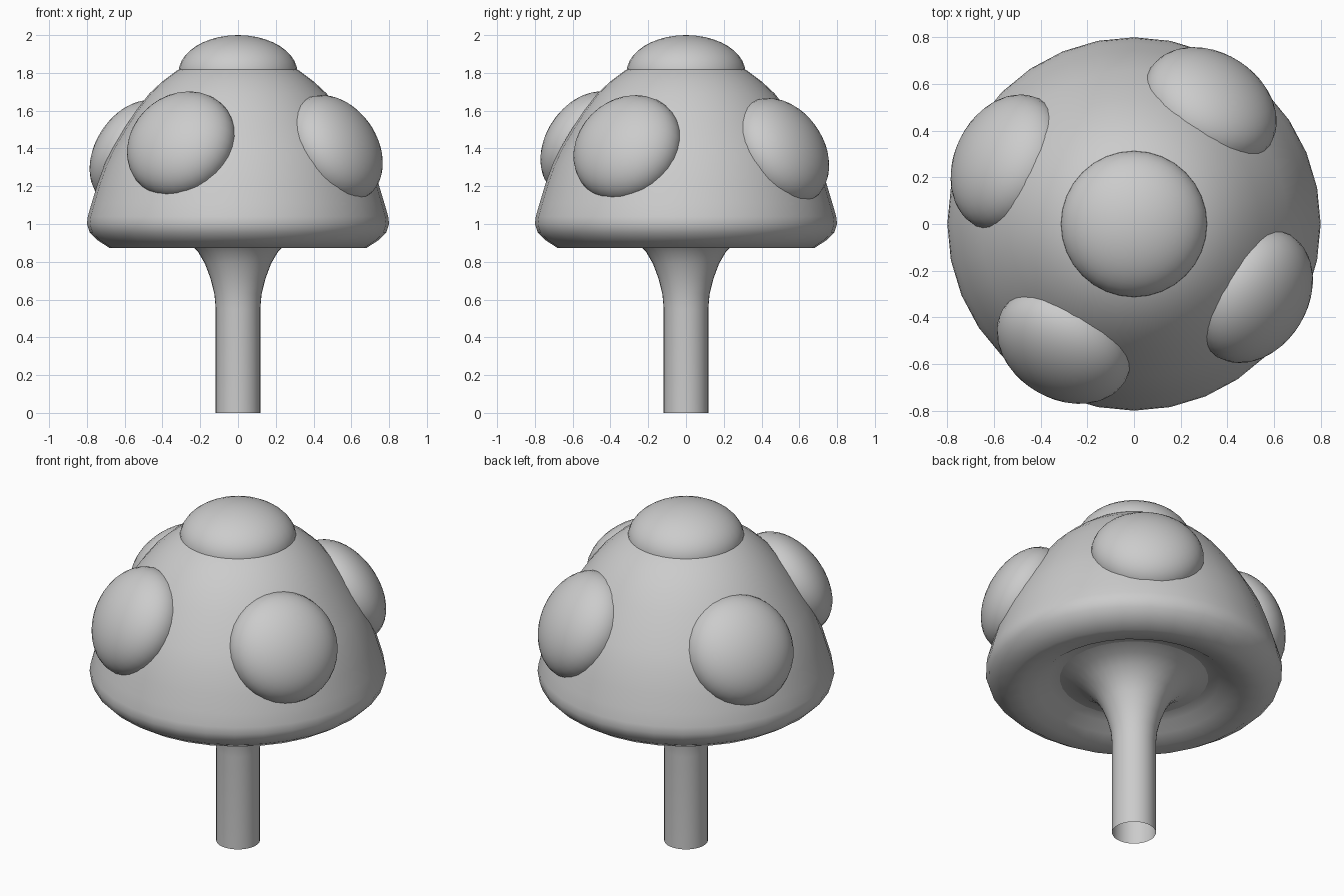
import bpy, bmesh, math
from mathutils import Vector

if "Cube" in bpy.data.objects:
    bpy.data.objects.remove(bpy.data.objects["Cube"])

SEGMENTS = 32


def lathe(name, profile):
    """Revolve (radius, z) points around the z axis."""
    bm = bmesh.new()
    verts = [bm.verts.new((r, 0, z)) for r, z in profile]
    edges = [bm.edges.new(pair) for pair in zip(verts, verts[1:])]
    bmesh.ops.spin(bm, geom=verts + edges, cent=(0, 0, 0), axis=(0, 0, 1),
                   angle=math.tau, steps=SEGMENTS, use_duplicate=False)
    bmesh.ops.remove_doubles(bm, verts=bm.verts, dist=0.0005)
    bmesh.ops.recalc_face_normals(bm, faces=bm.faces)
    mesh = bpy.data.meshes.new(name)
    bm.to_mesh(mesh)
    bm.free()
    mesh.shade_smooth()
    obj = bpy.data.objects.new(name, mesh)
    bpy.context.collection.objects.link(obj)
    return obj


def spot(name, centre, normal, radius, depth):
    """Flattened sphere whose short axis points along the normal."""
    bpy.ops.mesh.primitive_uv_sphere_add(segments=32, ring_count=20, location=centre)
    obj = bpy.context.object
    obj.name = name
    obj.scale = (radius, radius, depth)
    obj.rotation_euler = Vector(normal).to_track_quat('Z', 'Y').to_euler()
    bpy.ops.object.shade_smooth()
    return obj


# Cap: dome, rolled rim and hollow underside
lathe("cap", [(0, 1.88), (0.12, 1.875), (0.22, 1.855), (0.32, 1.815), (0.40, 1.755),
              (0.47, 1.69), (0.54, 1.60), (0.60, 1.51), (0.66, 1.41), (0.705, 1.32),
              (0.745, 1.21), (0.775, 1.11), (0.795, 1.04), (0.80, 1.0), (0.785, 0.955),
              (0.745, 0.915), (0.68, 0.873), (0.60, 0.88), (0.52, 0.905),
              (0.46, 0.945), (0.40, 0.96)])

# Stem: open tube flaring into the underside of the cap
lathe("stem", [(0.118, 0), (0.118, 0.55), (0.125, 0.63), (0.145, 0.71), (0.175, 0.79),
               (0.21, 0.85), (0.26, 0.90), (0.32, 0.94), (0.40, 0.96)])

# Spots: one on top, four around the side
spot("top_spot", (0, 0, 1.80), (0, 0, 1), 0.315, 0.20)
tilt = math.radians(30)
for i, (angle, z) in enumerate([(57, 1.385), (154, 1.375), (240, 1.42), (329, 1.40)]):
    a = math.radians(angle)
    normal = (math.cos(a) * math.cos(tilt), math.sin(a) * math.cos(tilt), math.sin(tilt))
    spot(f"side_spot_{i + 1}", (0.60 * math.cos(a), 0.60 * math.sin(a), z),
         normal, 0.305, 0.20)
